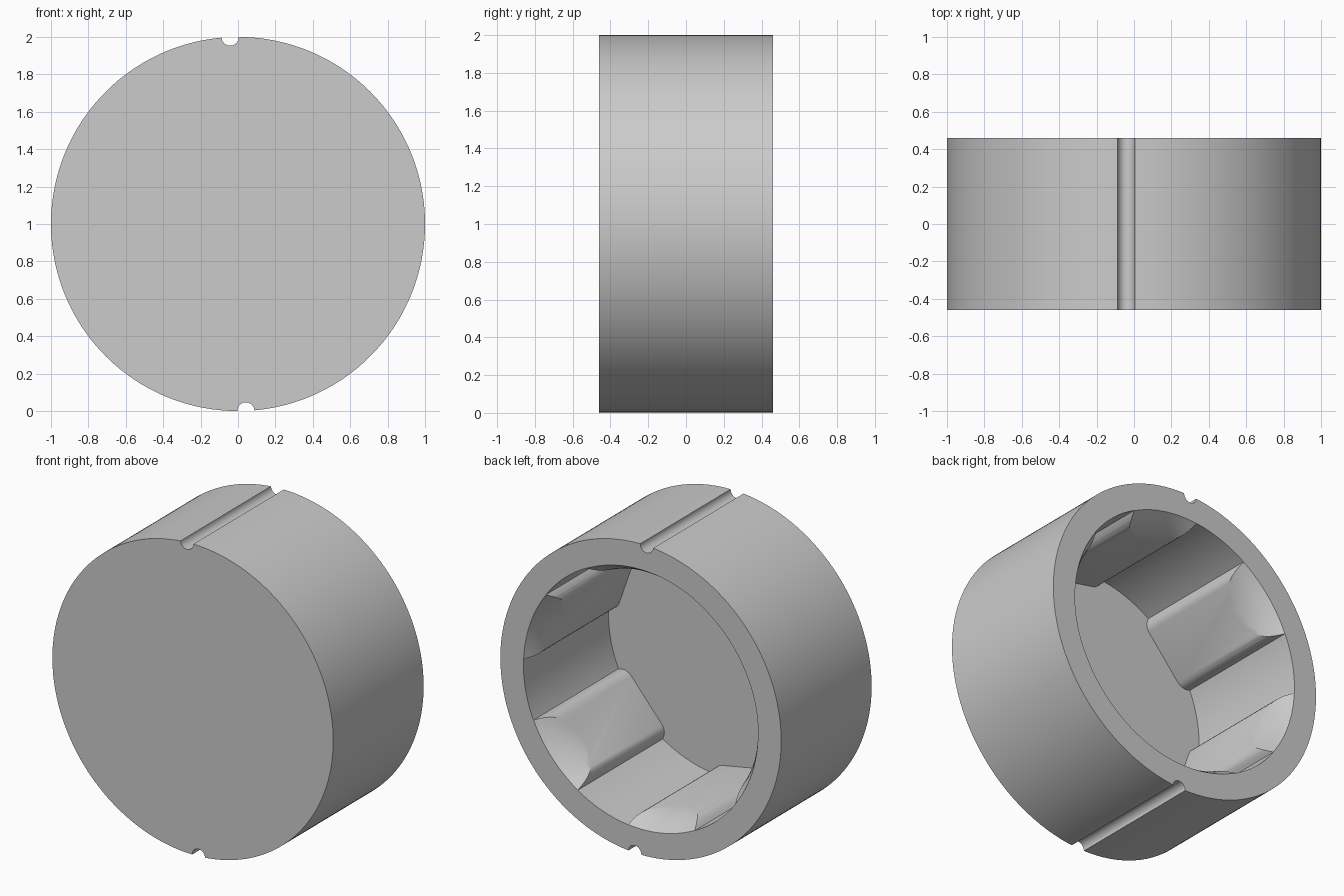
import bpy, bmesh
from math import sin, cos, pi, radians

old = bpy.data.objects.get("Cube")
if old:
    bpy.data.objects.remove(old, do_unlink=True)

HALF = 0.46      # half depth of the cap
FLOOR = -0.405   # inner floor
BORE = 0.836     # groove radius inside


def polar(r, a):
    return (r * cos(a), r * sin(a))


def arc(r, a0, a1, n, centre=(0, 0)):
    return [(centre[0] + r * cos(a0 + (a1 - a0) * i / n),
             centre[1] + r * sin(a0 + (a1 - a0) * i / n)) for i in range(n + 1)]


def loft(name, sections):
    """Closed solid through (y, outline) sections with equal point counts."""
    bm = bmesh.new()
    rings = [[bm.verts.new((x, y, z + 1)) for x, z in pts] for y, pts in sections]
    for a, b in zip(rings, rings[1:]):
        for i in range(len(a)):
            j = (i + 1) % len(a)
            bm.faces.new((a[i], a[j], b[j], b[i]))
    bm.faces.new(rings[0])
    bm.faces.new(rings[-1])
    bmesh.ops.recalc_face_normals(bm, faces=bm.faces)
    mesh = bpy.data.meshes.new(name)
    bm.to_mesh(mesh)
    bm.free()
    obj = bpy.data.objects.new(name, mesh)
    bpy.context.collection.objects.link(obj)
    return obj


# Outer wall outline: circle with two opposite round grooves
notch_r = 0.046
outline = []
for k in range(2):
    a = radians(92.4) + k * pi
    outline += arc(notch_r, a - pi / 2 - 0.02, a - 3 * pi / 2 + 0.02, 14, polar(1, a))
    outline += arc(1, a + notch_r, a + pi - notch_r, 90)[1:-1]
cap = loft("ribbed_cap", [(-HALF, outline), (HALF, outline)])

# Cavity outline: six flat-topped lugs with rounded shoulders
shoulder = [(0.800, 0.242), (0.783, 0.232), (0.767, 0.220),
            (0.755, 0.205), (0.748, 0.188), (0.745, 0.168)]
lug = [(r, -t) for r, t in shoulder] + shoulder[::-1]
cavity = []
for k in range(6):
    c = radians(19.3 + 60 * k)
    cavity += [(r * cos(c) - t * sin(c), r * sin(c) + t * cos(c)) for r, t in lug]
    cavity += arc(BORE, c + radians(16.8), c + radians(43.2), 14)[1:-1]
cavity_cutter = loft("cavity_cutter", [(FLOOR, cavity), (HALF + 0.1, cavity)])

# Curved lead-in that trims the lugs at the mouth
lead_in = [(-0.05, 0.835), (0, 0.835), (0.03, 0.815), (0.06, 0.797), (0.09, 0.782),
           (0.125, 0.768), (0.17, 0.755), (0.22, 0.745), (0.27, 0.739)]
lead_cutter = loft("lead_in_cutter",
                   [(HALF - d, arc(r, 0, 2 * pi, 120)[:-1]) for d, r in lead_in])

# Cut the cavity and lead-in
bpy.context.view_layer.objects.active = cap
for cutter in (cavity_cutter, lead_cutter):
    cutter.hide_render = True
    mod = cap.modifiers.new("cut", 'BOOLEAN')
    mod.operation = 'DIFFERENCE'
    mod.solver = 'EXACT'
    mod.object = cutter
    bpy.ops.object.modifier_apply(modifier=mod.name)
    bpy.data.objects.remove(cutter, do_unlink=True)

# Material and shading
grey = bpy.data.materials.new("light_grey")
grey.use_nodes = True
colour = (0.6, 0.6, 0.6, 1)
grey.diffuse_color = colour
grey.node_tree.nodes["Principled BSDF"].inputs["Base Color"].default_value = colour
cap.data.materials.clear()
cap.data.materials.append(grey)

bpy.ops.object.select_all(action='DESELECT')
cap.select_set(True)
bpy.context.view_layer.objects.active = cap
bpy.ops.object.shade_smooth_by_angle(angle=radians(25))
